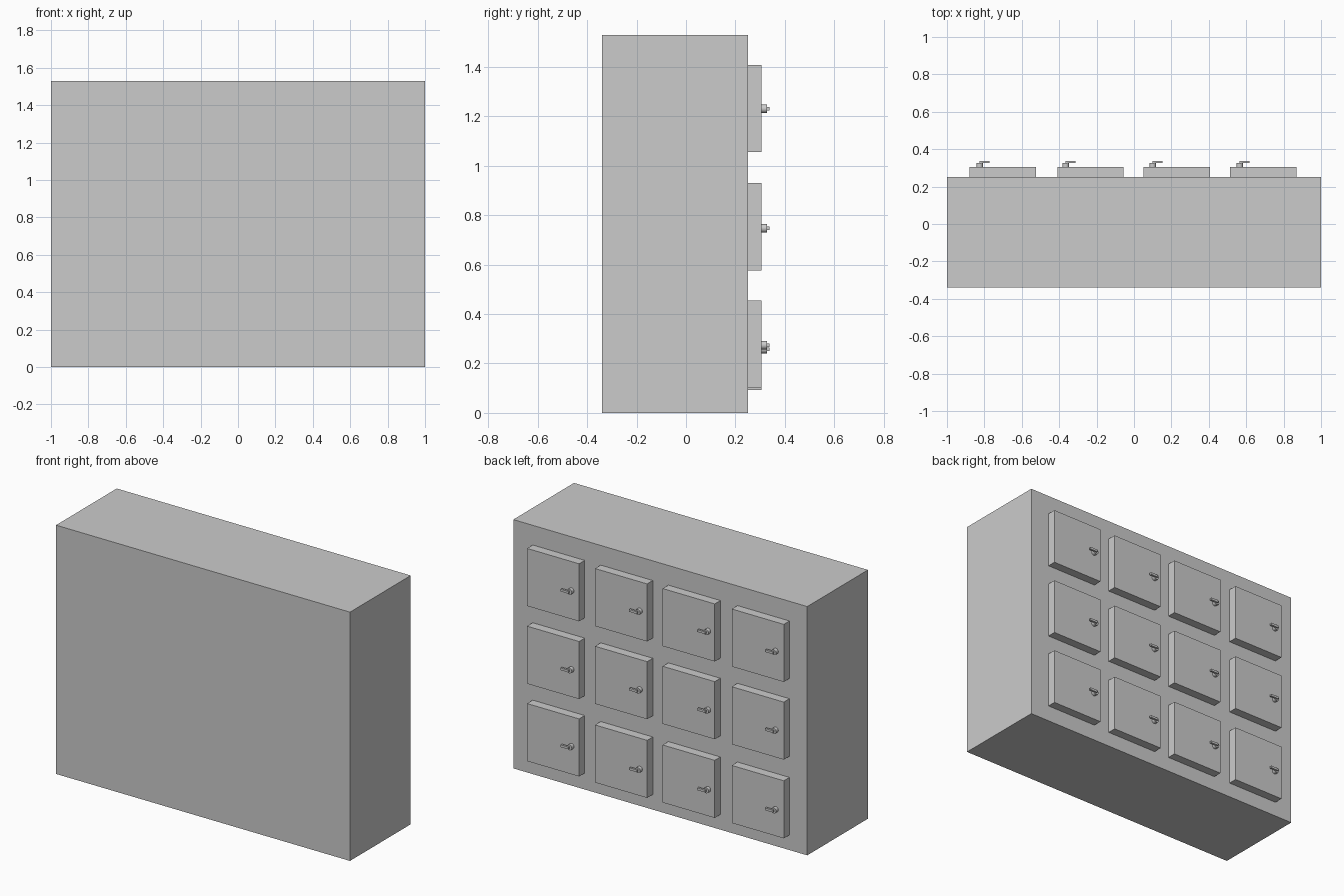
import bpy
import math

if "Cube" in bpy.data.objects:
    bpy.data.objects.remove(bpy.data.objects["Cube"])


def box(name, x0, x1, y0, y1, z0, z1):
    bpy.ops.mesh.primitive_cube_add(size=1, location=((x0 + x1) / 2, (y0 + y1) / 2, (z0 + z1) / 2))
    ob = bpy.context.object
    ob.name = name
    ob.scale = (x1 - x0, y1 - y0, z1 - z0)
    bpy.ops.object.transform_apply(location=False, rotation=False, scale=True)
    return ob


def knob(name, x, y0, y1, z, radius):
    bpy.ops.mesh.primitive_cylinder_add(vertices=16, radius=radius, depth=y1 - y0,
                                        location=(x, (y0 + y1) / 2, z),
                                        rotation=(math.pi / 2, 0, 0))
    ob = bpy.context.object
    ob.name = name
    bpy.ops.object.shade_smooth_by_angle()


BACK, DOOR_Y = 0.25, 0.305
SIZE = 0.354

# Cabinet body
box("cabinet_body", -1, 1, -0.34, BACK, 0, 1.53)

# Grid of locker doors: left edge and knob centre per column, bottom edge and knob height per row
columns = [(-0.879, -0.825), (-0.409, -0.365), (0.051, 0.100), (0.514, 0.565)]
rows = [(0.093, 0.258), (0.577, 0.747), (1.055, 1.231)]
for r, (z, knob_z) in enumerate(rows):
    for c, (x, knob_x) in enumerate(columns):
        # The bottom row's outermost door sits slightly higher
        lift = 0.008 if (r, c) == (0, 3) else 0
        kz = knob_z + lift * 2
        tag = f"{r + 1}_{c + 1}"
        box(f"door_{tag}", x, x + SIZE, BACK - 0.01, DOOR_Y, z + lift, z + lift + SIZE)

        # Round knob with a thin turn lever pointing across the door
        knob(f"knob_{tag}", knob_x, DOOR_Y - 0.005, 0.327, kz, 0.017)
        box(f"lever_{tag}", knob_x - 0.002, knob_x + 0.052, 0.325, 0.338, kz - 0.007, kz + 0.007)
